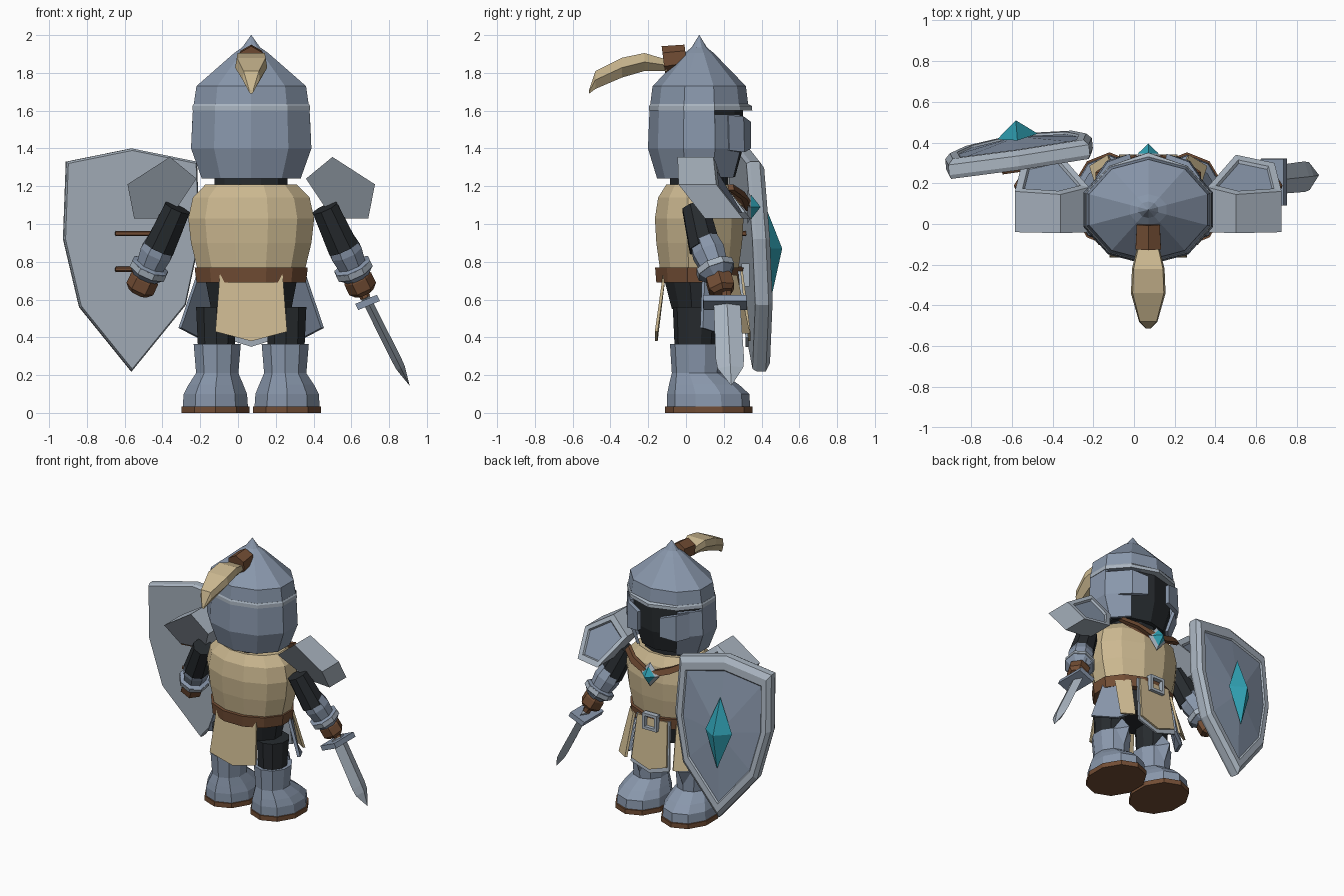
import bpy, bmesh
from math import cos, sin, pi
from mathutils import Vector as V

if "Cube" in bpy.data.objects:
    bpy.data.objects.remove(bpy.data.objects["Cube"])

def mat(name, r, g, b):
    m = bpy.data.materials.new(name)
    m.diffuse_color = (r, g, b, 1)
    m.use_nodes = True
    m.node_tree.nodes["Principled BSDF"].inputs["Base Color"].default_value = m.diffuse_color
    return m

STEEL = mat("steel", .25, .31, .41)
LIGHT = mat("light_steel", .40, .46, .53)
DARK = mat("dark_cloth", .02, .024, .028)
TAN = mat("tan_cloth", .60, .48, .28)
BROWN = mat("leather", .17, .075, .035)
TEAL = mat("gem", .03, .36, .46)
CX, CY = .07, .07                      # body axis

def finish(name, bm, m):
    bmesh.ops.remove_doubles(bm, verts=bm.verts, dist=.0005)
    bmesh.ops.recalc_face_normals(bm, faces=bm.faces)
    me = bpy.data.meshes.new(name)
    bm.to_mesh(me)
    bm.free()
    for k in (m if isinstance(m, list) else [m]):
        me.materials.append(k)
    ob = bpy.data.objects.new(name, me)
    bpy.context.collection.objects.link(ob)
    return ob

def loft(name, rings, m, caps=True, skip=(), row_mats=None):
    bm = bmesh.new()
    vs = [[bm.verts.new(p) for p in r] for r in rings]
    n = len(rings[0])
    for i in range(len(vs) - 1):
        for j in range(n):
            if j not in skip:
                k = (j + 1) % n
                f = bm.faces.new((vs[i][j], vs[i][k], vs[i+1][k], vs[i+1][j]))
                f.material_index = row_mats[i] if row_mats else 0
    if caps:
        bm.faces.new(vs[0])
        f = bm.faces.new(vs[-1])
        f.material_index = row_mats[-1] if row_mats else 0
    return finish(name, bm, m)

def ring(x, y, z, rx, ry, n, phase=0.):
    return [V((x + rx*cos(phase + 2*pi*i/n), y + ry*sin(phase + 2*pi*i/n), z)) for i in range(n)]

def tube(name, p0, p1, prof, m, n=8, flat=1.):
    """Rings along p0-p1; prof is (fraction, radius) pairs."""
    p0, p1 = V(p0), V(p1)
    d = (p1 - p0).normalized()
    u = (V((0, 1, 0)) if abs(d.y) < .9 else V((1, 0, 0)))
    u = (u - d*u.dot(d)).normalized()
    w = d.cross(u)
    a = [2*pi*(i + .5*(n != 4))/n for i in range(n)]
    return loft(name, [[p0.lerp(p1, t) + u*(r*cos(k)) + w*(r*flat*sin(k)) for k in a] for t, r in prof], m)

def plate(name, pts, off, m):
    pts = [V(p) for p in pts]
    return loft(name, [pts, [p + V(off) for p in pts]], m)

def gem(name, c, hx, hz, d, m):
    c = V(c)
    base = [c + V(p) for p in ((hx, 0, 0), (0, 0, hz), (-hx, 0, 0), (0, 0, -hz))]
    return loft(name, [base, [c + V((0, d, 0))]*4], m, caps=False)

# helmet
P10 = pi/10
H = lambda z, r, k=1.: ring(CX, CY, z, r*k, r*.81*k, 10, P10)
loft("helmet_dome", [H(1.60, .325), H(1.73, .305), H(1.905, .095), H(1.935, .05), H(2.0, .001)], STEEL)
shell = loft("helmet_shell", [H(1.24, .275), H(1.40, .335), H(1.60, .325)], STEEL, caps=False, skip=(0, 1, 2, 3))
sol = shell.modifiers.new("thick", 'SOLIDIFY')
sol.thickness = .025
loft("helmet_lining", [H(1.25, .235), H(1.40, .285), H(1.605, .285)], DARK)
band = [H(1.60, .325, 1.01), H(1.625, .324, 1.01), H(1.635, .321)]
for b in band[:2]:
    b[2].y += .015                     # brow peak
loft("helmet_band", band, LIGHT)

# plume and its socket
tube("plume_socket", (CX, 0, 1.885), (CX, -.12, 1.87), [(0, .065), (1, .072)], BROWN, 6)
loft("plume", [[V((CX + w*k, y, z)) for k, z in ((-.9, a), (.9, a), (1, (a+b)/2), (.45, b), (-.45, b), (-1, (a+b)/2))]
               for y, w, a, b in ((-.10, .05, 1.87, 1.81), (-.22, .08, 1.905, 1.81), (-.34, .085, 1.88, 1.775),
                                  (-.48, .045, 1.81, 1.715), (-.513, .012, 1.71, 1.69))], TAN)

# torso, neck, belt, hips
T = lambda z, rx, ry: ring(CX, CY, z, rx, ry, 12, pi/12)
loft("neck", [T(1.18, .20, .16), T(1.27, .20, .16)], DARK)
loft("tunic", [T(.76, .295, .215), T(.9, .33, .235), T(1.03, .345, .243), T(1.14, .32, .225), T(1.21, .25, .18)], TAN)
loft("belt", [T(.69, .30, .235), T(.77, .31, .242)], BROWN)
loft("hips", [T(.55, .22, .15), T(.70, .25, .19)], DARK)

def frame(name, c, s, w, d):
    rows = [[V(c) + V((a*k, y, b*k)) for a, b in ((1, 1), (-1, 1), (-1, -1), (1, -1))]
            for k, y in ((s, 0), (s, d), (s - w, d), (s - w, 0), (s, 0))]
    return loft(name, rows, LIGHT, caps=False)
frame("belt_buckle", (CX, .295, .73), .06, .02, .04)

# chest brooch
gem("brooch_setting", (CX, .325, 1.09), .078, .09, .05, LIGHT)
gem("brooch_gem", (CX, .345, 1.09), .052, .064, .05, TEAL)

# tabards, back and front
def tabard(name, y0, y1, d, m, k=1., dz=0.):
    return plate(name, [(CX - .165*k, y0, .75), (CX + .165*k, y0, .75), (CX + .19*k, y1, .43 - dz),
                        (CX, y1, .38 - dz), (CX - .19*k, y1, .43 - dz)], (0, d, 0), m)
tabard("back_tabard", -.12, -.165, .015, TAN)
tabard("front_tabard_trim", .275, .315, .015, LIGHT, .84, .03)
tabard("front_tabard", .287, .327, .014, TAN, .76, .0)

for s, side in ((1, "right"), (-1, "left")):
    def p(x, y, z):
        return V((CX + s*x, y, z))
    nm = lambda t: side + "_" + t

    # side of the face opening, and the visor plate standing off it
    def cols(name, cs):
        return loft(nm(name), [[p(*q) for q in c] + [p(q[0]*.93, CY + (q[1] - CY)*.89, q[2]) for q in c[::-1]]
                               for c in cs], STEEL)
    def col(a):
        return [(.335*cos(a)*k, CY + .272*sin(a)*k, z) for k, z in ((.975, 1.58), (1, 1.40), (.82, 1.245))]
    cols("cheek_guard", [col(P10), col(3*P10)])
    cols("visor_plate", [[(.255, .225, 1.575), (.26, .23, 1.39)], [(.20, .305, 1.57), (.205, .31, 1.38)],
                         [(.09, .345, 1.54), (.09, .345, 1.40)]])
    # chest strap
    plate(nm("chest_strap"), [p(0, .318, 1.115), p(0, .318, 1.07), p(.16, .295, 1.13), p(.26, .225, 1.18),
                              p(.235, .22, 1.21), p(.15, .28, 1.17)], (0, .03, 0), BROWN)
    # side tasset and side cloth
    plate(nm("tasset"), [p(.29, .10, .73), p(.20, .24, .73), p(.20, .295, .45), p(.29, .25, .40), p(.385, .09, .45)],
          (-s*.015, -.015, 0), STEEL)
    plate(nm("side_cloth"), [p(.26, .19, .73), p(.18, .27, .73), p(.20, .34, .42), p(.29, .285, .42)],
          (-s*.012, -.012, 0), TAN)
    # leg and boot
    def R(z, hx, y0, y1, x=.185):
        return ring(CX + s*x, (y0+y1)/2, z, hx*1.05, (y1-y0)/2, 10, P10)
    loft(nm("thigh"), [R(.34, .097, -.06, .15), R(.56, .107, -.07, .17)], DARK)
    loft(nm("boot"), [R(.03, .173, -.1, .34, .19), R(.10, .168, -.1, .335, .19), R(.15, .145, -.09, .28, .187),
                      R(.21, .112, -.075, .19, .18), R(.365, .125, -.085, .2, .18)], STEEL)
    loft(nm("sole"), [R(0, .18, -.11, .352, .19), R(.035, .18, -.11, .352, .19)], BROWN)
    base = [p(.105, .16, .36), p(.18, .17, .47), p(.255, .16, .36), p(.18, .19, .25)]
    loft(nm("knee_guard"), [base, [p(.18, .25, .37)]*4], STEEL)

    # arm, gauntlet, hand
    tube(nm("upper_arm"), p(.39, .05, 1.085), p(.488, .10, .87), [(0, .075), (1, .088)], DARK)
    tube(nm("forearm"), p(.46, .08, .95), p(.555, .165, .73), [(0, .06), (1, .06)], DARK)
    tube(nm("gauntlet"), p(.475, .095, .91), p(.565, .175, .71),
         [(0, .08), (.3, .092), (.62, .08), (.66, .105), (.8, .105), (1, .06)], STEEL)
    tube(nm("gauntlet_rim"), p(.535, .15, .775), p(.548, .161, .747), [(0, .107), (1, .107)], LIGHT)
    tube(nm("hand"), p(.55, .165, .74), p(.60, .195, .635), [(0, .06), (.3, .078), (.8, .078), (1, .055)], BROWN, 6)

    # pauldron with a recessed front panel
    back = [p(.29, -.04, 1.24), p(.43, -.045, 1.355), p(.655, -.04, 1.21), p(.62, .10, 1.03), p(.43, .12, 1.03)]
    front = [p(.29, .18, 1.24), p(.43, .145, 1.355), p(.655, .16, 1.21), p(.62, .30, 1.03), p(.43, .34, 1.03)]
    mid = sum(front, V((0, 0, 0)))/5
    inner = [q.lerp(mid, .22) for q in front]
    loft(nm("pauldron"), [back, front, inner, [q.lerp(mid, .06) + V((0, -.012, -.008)) for q in inner]],
         [LIGHT, STEEL], row_mats=[0, 0, 0, 1])

# sword
tip, root = V((.908, .24, .145)), V((.675, .215, .61))
axis = tip - root
tube("sword_blade", root, tip, [(0, .07), (.7, .075), (.8, .068), (1, .001)], LIGHT, 4, .35)
tube("sword_grip", root - axis*.28, root, [(0, .028), (1, .028)], BROWN, 6)
tube("sword_pommel", root - axis*.36, root - axis*.26, [(0, .03), (.5, .045), (1, .03)], STEEL, 6)
cross = [V((.62, y, .577)) for y in (.09, .32)] + [V((.735, y, .625)) for y in (.32, .09)]
plate("sword_guard", cross, axis*.07, STEEL)

# shield, turned and leaning a little
OUT = [(0, 1.40), (-.345, 1.33), (-.36, .92), (-.275, .56), (0, .22), (.285, .57), (.36, .92), (.345, 1.33)]
def S(u, v, z):
    return V((-.56 + u - .1*v, .305 + .145*u + v - .075*(z - .86), z))
def srow(k, v):
    return [S(u*k, v, .86 + (z - .86)*k) for u, z in OUT]
loft("shield", [srow(.98, 0), srow(1, .02), srow(1, .07), srow(.93, .095), srow(.83, .095), srow(.81, .085),
                srow(.001, .125)], [LIGHT, STEEL], row_mats=[0, 0, 0, 0, 0, 1, 1])
loft("shield_gem", [[S(.1, .125, .87), S(0, .125, 1.12), S(-.1, .125, .87), S(0, .125, .6)], [S(0, .205, .87)]*4], TEAL)

# shield arm straps
for z in (.95, .76):
    tube("shield_strap", S(-.09, -.03, z), S(.14, -.03, z), [(0, .014), (1, .014)], BROWN, 6)
    for u in (-.08, .13):
        tube("shield_strap_mount", S(u, -.035, z), S(u, .01, z), [(0, .014), (1, .014)], BROWN, 6)
